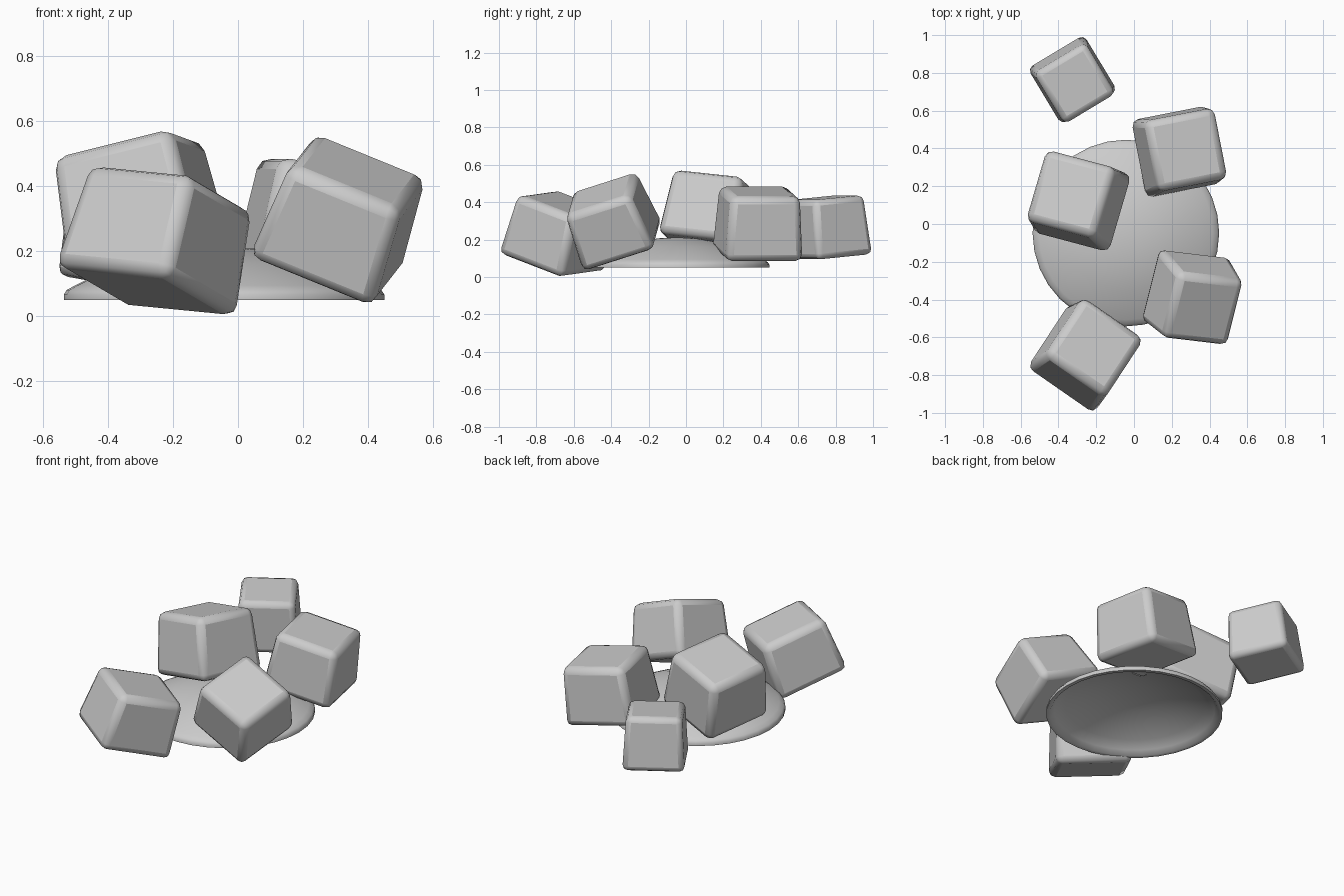
import bpy, bmesh
from math import sin, cos, tau
from mathutils import Vector, Matrix

if "Cube" in bpy.data.objects:
    bpy.data.objects.remove(bpy.data.objects["Cube"])


def finish(name, bm, matrix=None, bevel=0.0):
    bmesh.ops.recalc_face_normals(bm, faces=bm.faces)
    mesh = bpy.data.meshes.new(name)
    bm.to_mesh(mesh)
    bm.free()
    ob = bpy.data.objects.new(name, mesh)
    bpy.context.collection.objects.link(ob)
    if matrix:
        ob.matrix_world = matrix
    if bevel:
        mod = ob.modifiers.new("rounded_edges", "BEVEL")
        mod.width = bevel
        mod.segments = 2
        mod.limit_method = "NONE"
    bpy.ops.object.select_all(action="DESELECT")
    ob.select_set(True)
    bpy.context.view_layer.objects.active = ob
    bpy.ops.object.shade_smooth_by_angle(angle=0.9)
    return ob


def ice_cube(name, centre, width, height, across, along):
    """Tapered block, narrower at the top, oriented by two edge directions."""
    u = Vector(across).normalized()
    v = Vector(along)
    v = (v - u * v.dot(u)).normalized()
    n = u.cross(v)
    bm = bmesh.new()
    bmesh.ops.create_cube(bm, size=1)
    for p in bm.verts:
        k = width * (1.055 if p.co.z < 0 else 0.945)
        p.co = Vector((p.co.x * k, p.co.y * k, p.co.z * height))
    turn = Matrix((u, v, n)).transposed().to_4x4()
    finish(name, bm, Matrix.Translation(centre) @ turn, width * 0.095)


def lathe(name, profile, centre, sides=32):
    bm = bmesh.new()
    rings = []
    for r, z in profile:
        if r == 0:
            rings.append([bm.verts.new((0, 0, z))] * sides)
        else:
            rings.append([bm.verts.new((r * cos(tau * i / sides), r * sin(tau * i / sides), z))
                          for i in range(sides)])
    for a, b in zip(rings, rings[1:]):
        for i in range(sides):
            j = (i + 1) % sides
            bm.faces.new(list(dict.fromkeys((a[i], a[j], b[j], b[i]))))
    finish(name, bm, Matrix.Translation(centre))


# Shallow upturned dish under the cubes, open below
outer = [(0, .212), (.1, .207), (.2, .191), (.3, .163), (.4, .123), (.46, .094), (.485, .08), (.494, .066), (.494, .05)]
inner = [(.472, .05), (.45, .075), (.39, .107), (.29, .146), (.19, .173), (.1, .187), (0, .192)]
lathe("dish", outer + inner, (-.043, -.048, 0))

# Five scattered tapered cubes
ice_cube("cube_back_left", (-.32, .755, .266), .332, .318, (.857, .515, 0), (-.515, .857, .0875))
ice_cube("cube_back_right", (.25, .388, .287), .40, .348, (.968, .19, -.17), (-.2, .98, 0))
ice_cube("cube_left", (-.304, .133, .342), .412, .36, (.94, -.25, .235), (.25, .962, -.11))
ice_cube("cube_front_right", (.319, -.397, .303), .395, .33, (.92, -.11, -.375), (.25, .9, .28))
ice_cube("cube_front_left", (-.245, -.682, .236), .412, .34, (.82, -.57, -.08), (.54, .79, -.31))
